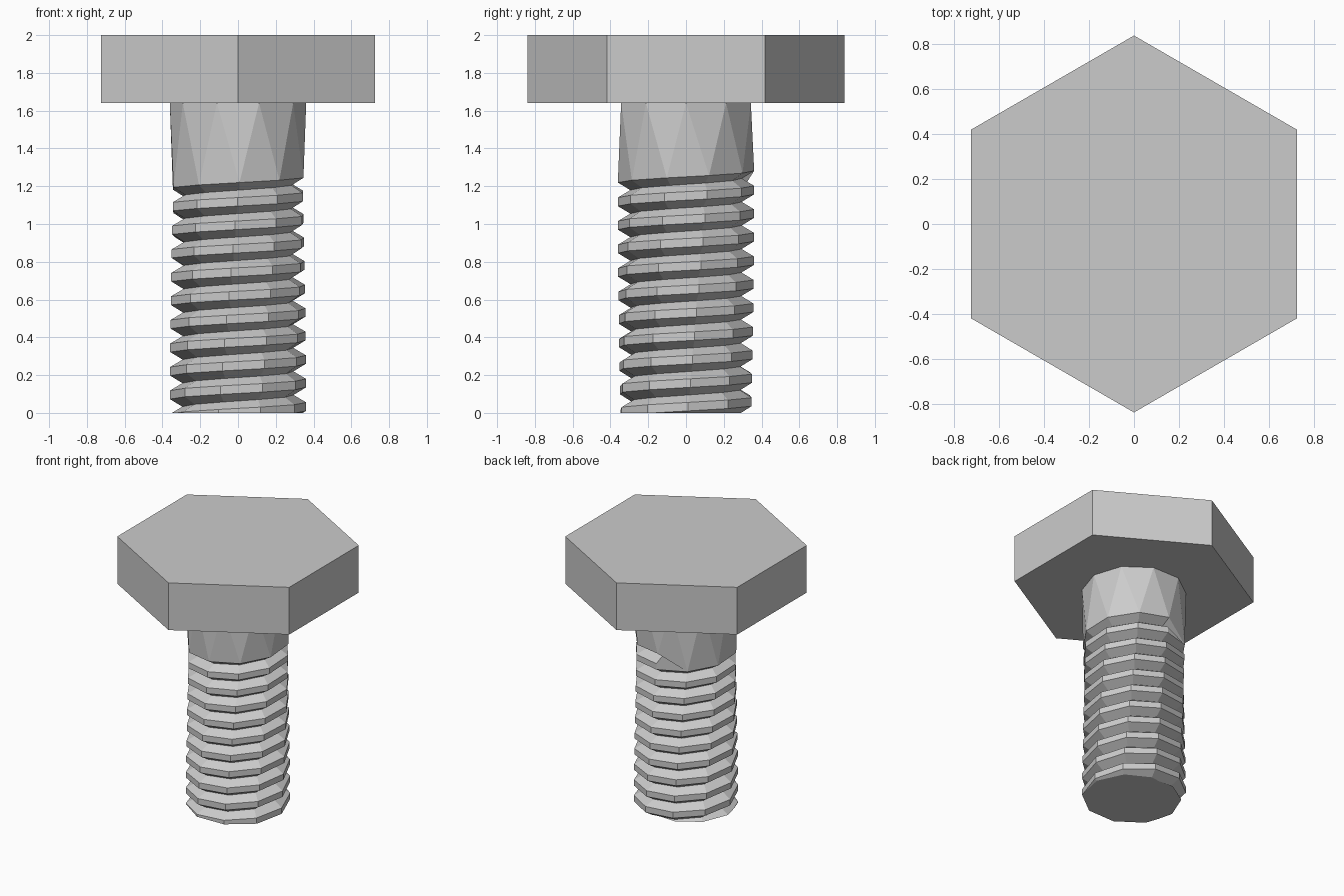
import bpy, bmesh
from math import sin, cos, radians

cube = bpy.data.objects.get("Cube")
if cube:
    bpy.data.objects.remove(cube)

# Plain steel
steel = bpy.data.materials.new("steel_grey")
steel.use_nodes = True
COLOR = (0.6, 0.6, 0.6, 1)
steel.diffuse_color = COLOR
steel.node_tree.nodes["Principled BSDF"].inputs["Base Color"].default_value = COLOR


def add_object(name, bm):
    bmesh.ops.recalc_face_normals(bm, faces=bm.faces)
    mesh = bpy.data.meshes.new(name)
    bm.to_mesh(mesh)
    bm.free()
    mesh.materials.append(steel)
    obj = bpy.data.objects.new(name, mesh)
    bpy.context.collection.objects.link(obj)
    return obj


def polar(bm, r, deg, z):
    return bm.verts.new((r * cos(radians(deg)), r * sin(radians(deg)), z))


HEAD_Z, TOP_Z = 1.64, 2.0

# Hexagonal head
bm = bmesh.new()
base = bm.faces.new([polar(bm, 0.838, 30 + 60 * i, HEAD_Z) for i in range(6)])
new = bmesh.ops.extrude_face_region(bm, geom=[base], use_keep_orig=True)["geom"]
bmesh.ops.translate(bm, vec=(0, 0, TOP_Z - HEAD_Z),
                    verts=[v for v in new if isinstance(v, bmesh.types.BMVert)])
add_object("hex_head", bm)

# Threaded shaft: a helical strip of root, lower crest and upper crest
SIDES, PITCH, STEP, LAST = 10, 0.124, 36.18, 112
PROFILE = [(0.295, -0.04), (0.361, 0.0), (0.361, 0.045)]
bm = bmesh.new()
grid = []
for k in range(LAST + 1):
    z = 1.25 + PITCH * (k * STEP / 360 - 11)
    grid.append([polar(bm, r, k * STEP, z + dz) for r, dz in PROFILE])


def strip(a, b):
    for lo, hi in zip(zip(a, a[1:]), zip(b, b[1:])):
        bm.faces.new((lo[0], hi[0], hi[1], lo[1]))


first = LAST - SIDES
for k in range(LAST):
    if k < first:
        strip(grid[k] + [grid[k + SIDES][0]], grid[k + 1] + [grid[k + 1 + SIDES][0]])
    else:
        strip(grid[k][:2], grid[k + 1][:2])

# Wall where the groove runs out
bm.faces.new((grid[first][1], grid[first + 1][1], grid[LAST][1],
              grid[LAST][0], grid[first][2]))

# Plain shank between the thread and the head
low = [grid[k][1] for k in range(first + 1, LAST + 1)]
high = [polar(bm, 0.361, 36 * k, HEAD_Z) for k in range(first + 1, LAST + 1)]
for i in range(SIDES):
    j = (i + 1) % SIDES
    bm.faces.new((low[i], low[j], high[j]))
    bm.faces.new((low[i], high[j], high[i]))

# Flat cut end
bmesh.ops.bisect_plane(bm, geom=bm.verts[:] + bm.edges[:] + bm.faces[:],
                       plane_co=(0, 0, 0), plane_no=(0, 0, 1), clear_inner=True)
rim = [e for e in bm.edges if e.is_boundary and all(v.co.z < 0.001 for v in e.verts)]
bmesh.ops.contextual_create(bm, geom=rim)
add_object("threaded_shaft", bm)
